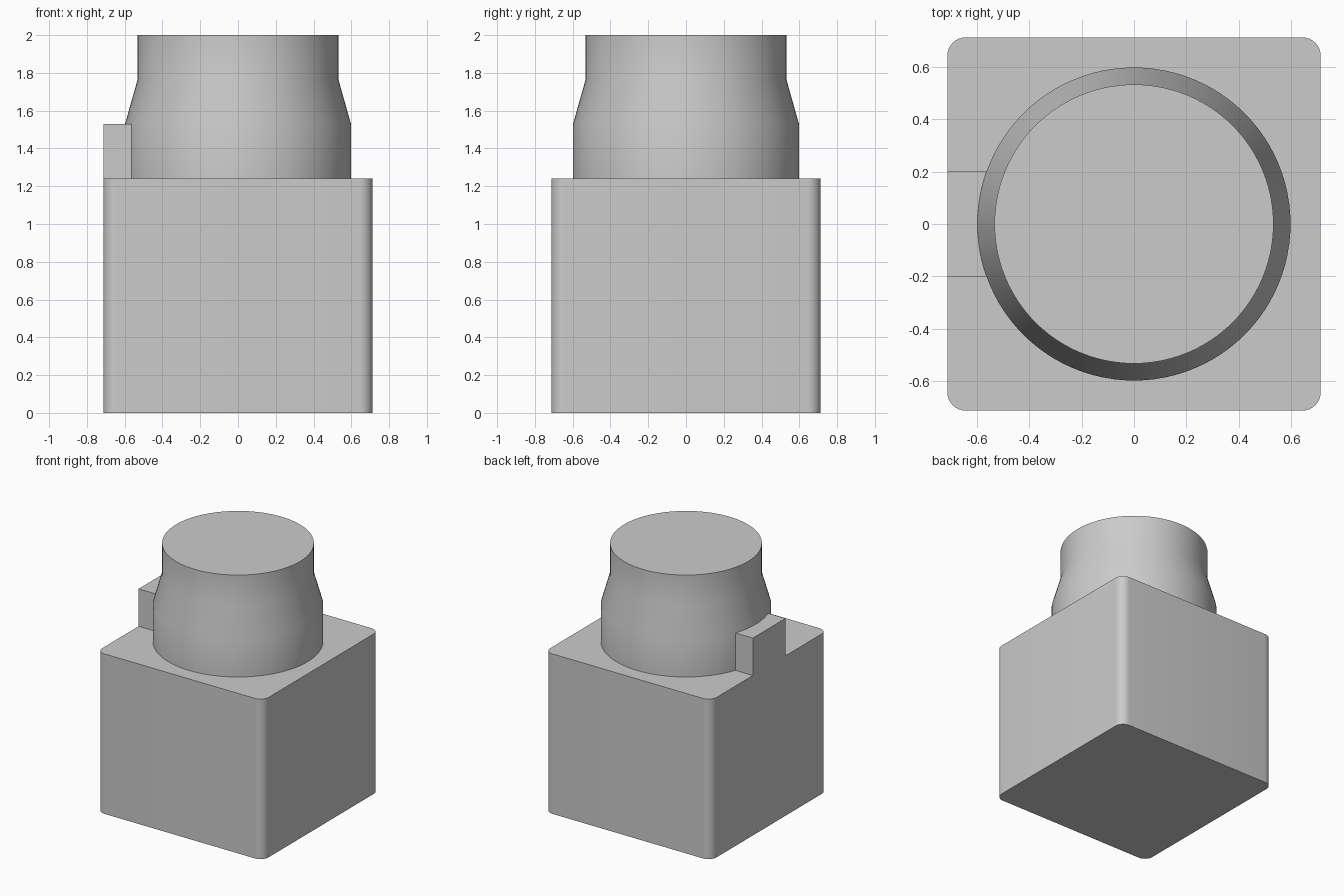
import bpy, bmesh, math

cube = bpy.data.objects.get("Cube")
if cube:
    bpy.data.objects.remove(cube, do_unlink=True)

HALF, CORNER = 0.713, 0.07
BODY_TOP, SHOULDER, COLLAR, TOP = 1.24, 1.53, 1.76, 2.0
WIDE, NARROW = 0.598, 0.533
TAB_HALF = 0.2

grey = bpy.data.materials.new("plain grey")
grey.use_nodes = True
grey.diffuse_color = (0.6, 0.6, 0.6, 1)
grey.node_tree.nodes["Principled BSDF"].inputs["Base Color"].default_value = (0.6, 0.6, 0.6, 1)


def loft(name, rings):
    """Skin a stack of equal-length point rings and cap both ends."""
    bm = bmesh.new()
    loops = [[bm.verts.new(p) for p in ring] for ring in rings]
    n = len(loops[0])
    for low, high in zip(loops, loops[1:]):
        for i in range(n):
            j = (i + 1) % n
            bm.faces.new((low[i], low[j], high[j], high[i]))
    bm.faces.new(loops[0][::-1])
    bm.faces.new(loops[-1])
    bmesh.ops.recalc_face_normals(bm, faces=bm.faces)
    mesh = bpy.data.meshes.new(name)
    bm.to_mesh(mesh)
    bm.free()
    mesh.materials.append(grey)
    obj = bpy.data.objects.new(name, mesh)
    bpy.context.collection.objects.link(obj)
    bpy.ops.object.select_all(action='DESELECT')
    obj.select_set(True)
    bpy.context.view_layer.objects.active = obj
    bpy.ops.object.shade_smooth_by_angle(angle=math.radians(30))
    return obj


def arc(radius, start, sweep, steps, cx=0, cy=0):
    return [(cx + radius * math.cos(start + sweep * i / steps),
             cy + radius * math.sin(start + sweep * i / steps)) for i in range(steps)]


def at_height(outline, z):
    return [(x, y, z) for x, y in outline]


# Body: square block with rounded vertical edges
inset = HALF - CORNER
outline = []
for k, (sx, sy) in enumerate([(1, 1), (-1, 1), (-1, -1), (1, -1)]):
    start = k * math.pi / 2
    outline += arc(CORNER, start, math.pi / 2, 8, sx * inset, sy * inset)
    end = start + math.pi / 2
    outline.append((sx * inset + CORNER * math.cos(end), sy * inset + CORNER * math.sin(end)))
loft("body_block", [at_height(outline, 0), at_height(outline, BODY_TOP)])

# Neck: round boss tapering to a narrower top
profile = [(WIDE, BODY_TOP), (WIDE, SHOULDER), (NARROW, COLLAR), (NARROW, TOP)]
loft("round_neck", [at_height(arc(r, 0, math.tau, 96), z) for r, z in profile])

# Tab: upright key flush with the right side, its inner face following the neck
spread = math.asin(TAB_HALF / WIDE)
key = arc(WIDE, math.pi - spread, 2 * spread, 12)
key += [(-WIDE * math.cos(spread), -TAB_HALF), (-HALF, -TAB_HALF), (-HALF, TAB_HALF)]
loft("side_tab", [at_height(key, BODY_TOP), at_height(key, SHOULDER)])
